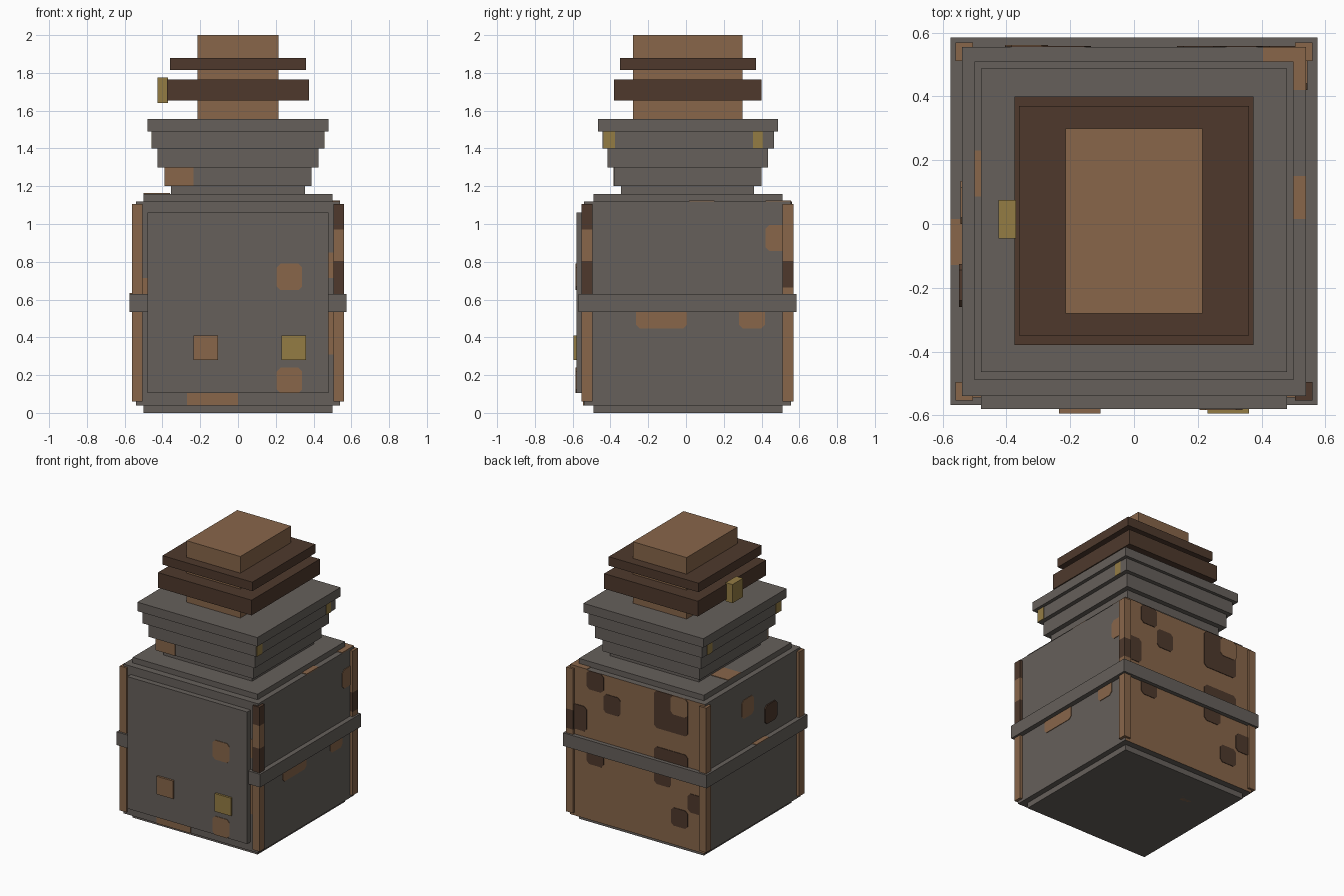
import bpy, bmesh

old = bpy.data.objects.get("Cube")
if old:
    bpy.data.objects.remove(old, do_unlink=True)


def material(name, hexcode):
    srgb = [int(hexcode[i:i + 2], 16) / 255 for i in (0, 2, 4)]
    col = [c / 12.92 if c <= 0.04045 else ((c + 0.055) / 1.055) ** 2.4 for c in srgb] + [1]
    m = bpy.data.materials.new(name)
    m.use_nodes = True
    m.diffuse_color = col
    m.node_tree.nodes["Principled BSDF"].inputs["Base Color"].default_value = col
    return m


GREY = material("stone grey", "66605B")
BROWN = material("warm brown", "88664A")
DARK = material("dark brown", "4E392C")
GOLD = material("dull gold", "947C44")


def finish(name, bm, *mats):
    bmesh.ops.recalc_face_normals(bm, faces=bm.faces)
    mesh = bpy.data.meshes.new(name)
    bm.to_mesh(mesh)
    bm.free()
    for m in mats:
        mesh.materials.append(m)
    ob = bpy.data.objects.new(name, mesh)
    bpy.context.collection.objects.link(ob)
    return ob


def box(name, x, y, z, mat):
    """Box from (min, max) pairs."""
    bm = bmesh.new()
    bmesh.ops.create_cube(bm, size=1)
    for v in bm.verts:
        v.co = [sum(r) / 2 + c * (r[1] - r[0]) for r, c in zip((x, y, z), v.co)]
    return finish(name, bm, mat)


def patch(name, axis, pos, u, v, mat, out=1, clip=0.02, thick=0.004):
    """Thin plate with cut corners; u and v are the two other axes in order."""
    (a, b), (c, d) = u, v
    k = clip
    ring = [(a + k, c), (b - k, c), (b, c + k), (b, d - k),
            (b - k, d), (a + k, d), (a, d - k), (a, c + k)]
    if k == 0:
        ring = [(a, c), (b, c), (b, d), (a, d)]
    bm = bmesh.new()
    verts = []
    for p in ring:
        co = list(p)
        co.insert(axis, pos - out * 0.003)
        verts.append(bm.verts.new(co))
    face = bm.faces.new(verts)
    ext = bmesh.ops.extrude_face_region(bm, geom=[face])["geom"]
    for e in ext:
        if isinstance(e, bmesh.types.BMVert):
            e.co[axis] += out * (thick + 0.003)
    return finish(name, bm, mat)


# Main body, with a brown back face
body = box("body", (-0.54, 0.54), (-0.54, 0.555), (0.04, 1.12), GREY)
body.data.materials.append(BROWN)
for f in body.data.polygons:
    f.material_index = int(f.normal.y > 0.5)

# Stacked slabs: name, half width, y range, z range
for name, w, y, z, mat in [
    ("base", 0.50, (-0.49, 0.51), (0, 0.04), GREY),
    ("shoulder", 0.50, (-0.49, 0.51), (1.12, 1.16), GREY),
    ("belt", 0.575, (-0.568, 0.585), (0.535, 0.63), GREY),
    ("neck", 0.355, (-0.345, 0.36), (1.16, 1.20), GREY),
    ("neck_tier_1", 0.39, (-0.38, 0.40), (1.20, 1.30), GREY),
    ("neck_tier_2", 0.425, (-0.415, 0.435), (1.30, 1.40), GREY),
    ("neck_tier_3", 0.455, (-0.442, 0.465), (1.40, 1.49), GREY),
    ("rim", 0.48, (-0.465, 0.487), (1.49, 1.555), GREY),
    ("stopper", 0.215, (-0.28, 0.30), (1.555, 2.0), BROWN),
    ("lower_wrap", 0.375, (-0.38, 0.40), (1.655, 1.765), DARK),
    ("upper_wrap", 0.36, (-0.35, 0.37), (1.815, 1.88), DARK),
    ("front_panel", 0.48, (-0.58, -0.53), (0.105, 1.06), GREY),
]:
    box(name, (-w, w), y, z, mat)

# Corner posts, stacked where the colour changes
plain = [(0.06, 1.105, BROWN)]
front_left = [(0.06, 0.535, BROWN), (0.535, 0.805, DARK), (0.805, 0.97, BROWN), (0.97, 1.105, DARK)]
back_left = [(0.06, 0.665, BROWN), (0.665, 0.805, DARK), (0.805, 1.105, BROWN)]
LEFT, RIGHT = (0.505, 0.56), (-0.56, -0.505)
FRONT, BACK = (-0.553, -0.495), (0.512, 0.57)
for name, x, y, parts in [("front_left_post", LEFT, FRONT, front_left),
                          ("back_left_post", LEFT, BACK, back_left),
                          ("front_right_post", RIGHT, FRONT, plain),
                          ("back_right_post", RIGHT, BACK, plain)]:
    for i, (z0, z1, mat) in enumerate(parts):
        box(f"{name}_{i}", x, y, (z0, z1), mat)

# Raised studs and stopper tag
box("brown_stud", (-0.235, -0.105), (-0.595, -0.57), (0.28, 0.41), BROWN)
box("gold_stud", (0.23, 0.36), (-0.595, -0.57), (0.28, 0.41), GOLD)
box("stopper_tag", (-0.425, -0.37), (-0.045, 0.075), (1.64, 1.775), GOLD)

# Gold marks on both sides of the neck
for s in (-1, 1):
    for y in ((-0.437, -0.375), (0.354, 0.407)):
        patch("neck_mark", 0, s * 0.455, y, (1.40, 1.49), GOLD, out=s, clip=0)
patch("neck_patch", 1, -0.38, (-0.39, -0.235), (1.20, 1.30), BROWN, out=-1, clip=0)

# Worn patches on the front panel and the body front
for z in ((0.105, 0.24), (0.65, 0.79)):
    patch("panel_patch", 1, -0.58, (0.205, 0.34), z, BROWN, out=-1)
for x, z in [((-0.27, 0.0), (0.04, 0.175)), ((0.405, 0.54), (0.715, 0.85)),
             ((0.405, 0.54), (0.31, 0.58)), ((-0.54, -0.405), (0.58, 0.715))]:
    patch("front_patch", 1, -0.54, x, z, BROWN, out=-1, clip=0)

# Worn patches on the sides
for y, z in [((0.42, 0.555), (0.857, 0.995)), ((-0.265, 0.005), (0.447, 0.58)),
             ((0.28, 0.418), (0.447, 0.58))]:
    patch("left_side_patch", 0, 0.54, y, z, BROWN)
patch("right_side_patch", 0, -0.54, (0.0, 0.135), (0.85, 0.985), BROWN, out=-1)
patch("right_side_spot", 0, -0.54, (-0.26, -0.125), (0.715, 0.85), DARK, out=-1, thick=0.009)

# Dark spots on the back
for x, z in [((0.27, 0.405), (0.985, 1.12)), ((0.135, 0.27), (0.85, 0.985)),
             ((0.405, 0.54), (0.67, 0.85)), ((-0.405, -0.135), (0.85, 1.12)),
             ((-0.405, -0.135), (0.58, 0.715)), ((0.27, 0.405), (0.445, 0.58)),
             ((-0.27, -0.135), (0.445, 0.58)), ((-0.54, -0.405), (0.31, 0.445)),
             ((-0.405, -0.27), (0.18, 0.31))]:
    patch("back_spot", 1, 0.555, x, z, DARK)
patch("back_spot_gap", 1, 0.555, (-0.405, -0.27), (0.985, 1.12), BROWN, thick=0.007)

# Patches on the level faces
patch("top_corner_patch", 2, 1.12, (0.405, 0.54), (0.42, 0.555), BROWN, clip=0)
patch("top_edge_patch", 2, 1.12, (0.405, 0.54), (0.015, 0.15), BROWN, clip=0)
patch("shoulder_patch", 2, 1.16, (-0.50, -0.36), (0.087, 0.23), BROWN, clip=0)
patch("belt_patch", 2, 0.63, (-0.575, -0.50), (-0.128, 0.015), BROWN, clip=0)
patch("base_patch", 2, 0.003, (-0.31, -0.17), (0.24, 0.38), BROWN, out=-1, thick=0.003)
